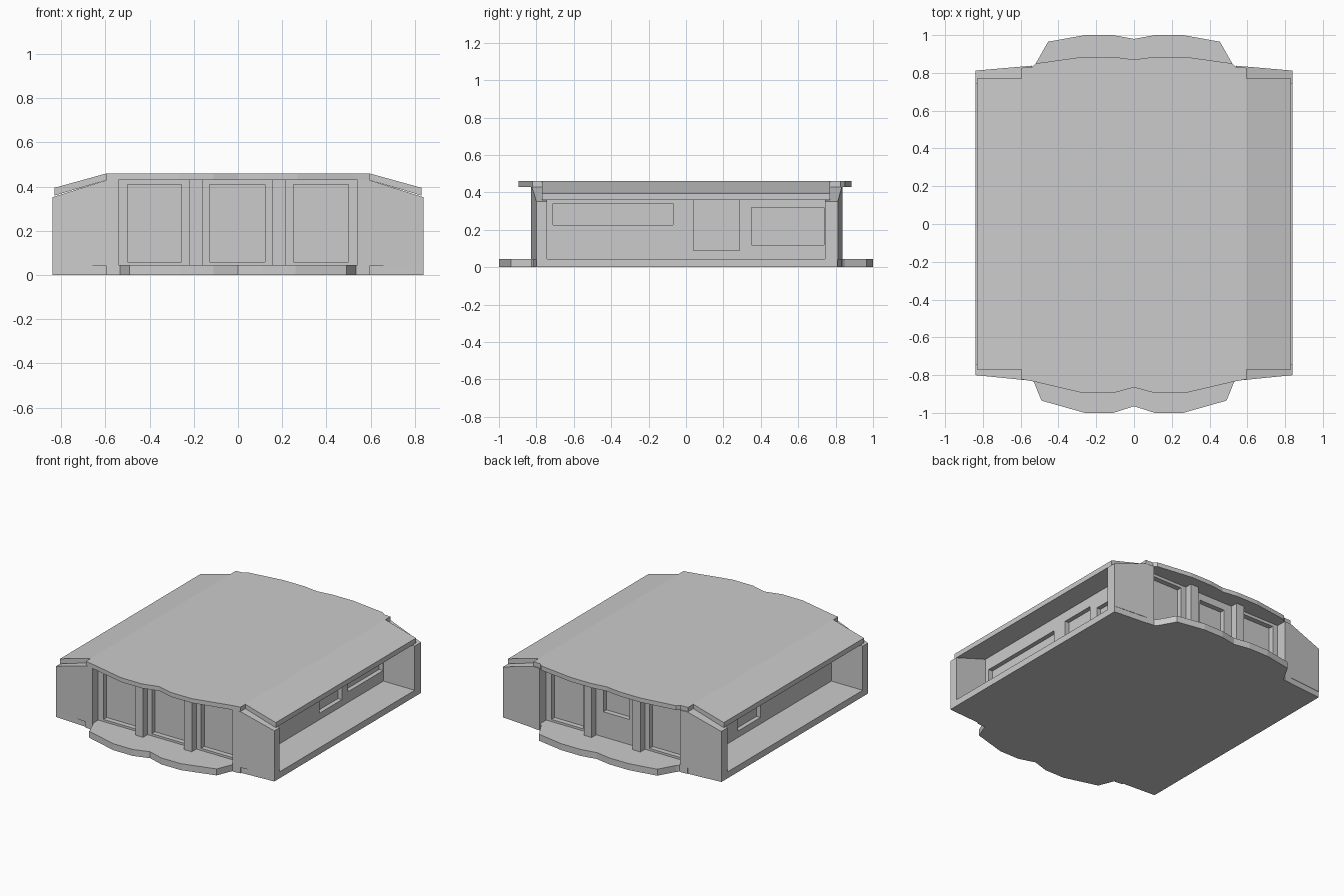
import bpy, bmesh

if "Cube" in bpy.data.objects:
    bpy.data.objects.remove(bpy.data.objects["Cube"])


def make(name, bm):
    bmesh.ops.recalc_face_normals(bm, faces=bm.faces)
    me = bpy.data.meshes.new(name)
    bm.to_mesh(me)
    bm.free()
    ob = bpy.data.objects.new(name, me)
    bpy.context.collection.objects.link(ob)
    return ob


def add_box(bm, x0, x1, y0, y1, z0, z1):
    v = bmesh.ops.create_cube(bm, size=1)["verts"]
    for p in v:
        p.co.x = x0 if p.co.x < 0 else x1
        p.co.y = y0 if p.co.y < 0 else y1
        p.co.z = z0 if p.co.z < 0 else z1


def boxes(name, items):
    bm = bmesh.new()
    for b in items:
        add_box(bm, *b)
    return make(name, bm)


def slab(name, half, z0, z1):
    """Extrude a plan outline; half = right-hand side, front to back."""
    pts = half + [(-x, y) for x, y in reversed(half) if x > 0]
    bm = bmesh.new()
    f = bm.faces.new([bm.verts.new((x, y, z0)) for x, y in pts])
    r = bmesh.ops.extrude_face_region(bm, geom=[f])
    for e in r["geom"]:
        if isinstance(e, bmesh.types.BMVert):
            e.co.z = z1
    return make(name, bm)


def prism(name, a, b):
    """Join two matching outlines."""
    bm = bmesh.new()
    va, vb = [bm.verts.new(p) for p in a], [bm.verts.new(p) for p in b]
    bm.faces.new(va)
    bm.faces.new(vb)
    n = len(a)
    for i in range(n):
        j = (i + 1) % n
        bm.faces.new((va[i], va[j], vb[j], vb[i]))
    return make(name, bm)


# floor slab with scalloped balconies front and back
slab("floor_slab", [(0, -.965), (.11, -1), (.26, -1), (.49, -.935), (.535, -.825),
                    (.595, -.815), (.60, -.815), (.84, -.80), (.84, .81), (.60, .83),
                    (.535, .835), (.52, .85), (.455, .965), (.26, 1), (.11, 1), (0, .98)], 0, .045)

# scalloped roof slab
slab("roof_slab", [(0, -.865), (.11, -.895), (.27, -.895), (.535, -.833), (.595, -.822),
                   (.595, .827), (.54, .83), (.52, .85), (.27, .885), (.11, .885), (0, .87)], .43, .46)

for s, side in ((1, "right"), (-1, "left")):
    # sloping roof wing
    sec = [(.595, .46), (.83, .395), (.83, .36), (.595, .43)]
    prism(side + "_roof_wing", [(s * x, -.77, z) for x, z in sec], [(s * x, .77, z) for x, z in sec])
    for t, end, y0, y1 in ((-1, "front", .83, .80), (1, "back", .838, .812)):
        # end walls with a sloped top
        sec = [(.54, 0.0), (.595, 0.0), (.595, .04), (.84, .04), (.84, .352), (.595, .43), (.54, .43)]
        prism(side + "_" + end + "_end_wall",
              [(s * x, t * (y0 + (y1 - y0) * (x - .54) / .3), z) for x, z in sec],
              [(s * x, t * .742, z) for x, z in sec])

# inner walls with recessed windows and doors
walls = boxes("inner_walls", [(-.6, .6, -.765, .765, .04, .44)])
D = .73
cuts = [(a, b, -.8, -D, .06, .41) for a, b in ((-.50, -.255), (-.128, .122), (.252, .50))]
cuts += [(a, b, D, .8, .06, .41) for a, b in ((-.50, -.255), (.255, .50))]
cuts += [(-.1, .1, D, .8, .22, .38)]
cuts += [(.57, .7, -.71, -.07, .225, .34), (.57, .7, .04, .285, .09, .36),
         (.57, .7, .35, .738, .12, .32), (-.7, -.57, .04, .285, .09, .36)]
cutter = boxes("window_cutter", cuts)
cutter.hide_render = True
mod = walls.modifiers.new("windows", "BOOLEAN")
mod.operation = "DIFFERENCE"
mod.object = cutter
bpy.context.view_layer.objects.active = walls
bpy.ops.object.modifier_apply(modifier=mod.name)
bpy.data.objects.remove(cutter)

# pilasters between the bays
for t, end in ((-1, "front"), (1, "back")):
    ya, yb = sorted((t * .75, t * .815))
    boxes(end + "_pilasters", [(c - .03, c + .03, ya, yb, .04, .435) for c in (-.19, .185)])
